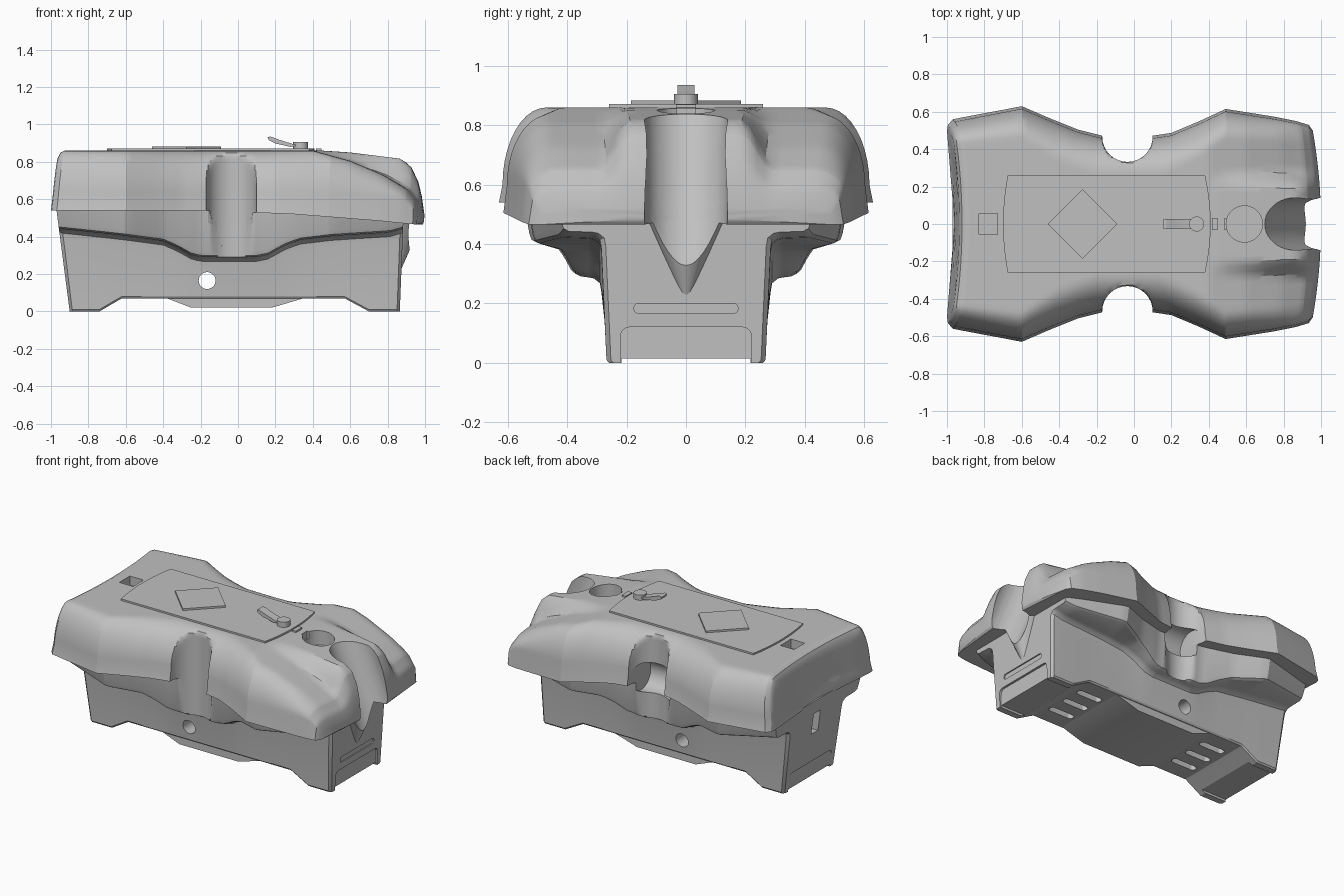
import bpy, bmesh, math
from mathutils import Vector

if "Cube" in bpy.data.objects:
    bpy.data.objects.remove(bpy.data.objects["Cube"], do_unlink=True)

GREY = (0.53, 0.53, 0.53, 1)
grey = bpy.data.materials.new("case_grey")
grey.diffuse_color = GREY
grey.use_nodes = True
grey.node_tree.nodes["Principled BSDF"].inputs["Base Color"].default_value = GREY
cutters = []


def make(name, bm):
    bmesh.ops.recalc_face_normals(bm, faces=bm.faces)
    me = bpy.data.meshes.new(name)
    bm.to_mesh(me)
    bm.free()
    me.materials.append(grey)
    ob = bpy.data.objects.new(name, me)
    bpy.context.collection.objects.link(ob)
    return ob


def cutter(ob):
    ob.hide_render = True
    cutters.append(ob)
    return ob


def box(name, center, size, bevel=0.0, axis=2):
    bm = bmesh.new()
    bmesh.ops.create_cube(bm, size=1)
    for v in bm.verts:
        v.co = Vector([c + a * s for c, a, s in zip(center, v.co, size)])
    if bevel:
        edges = [e for e in bm.edges if abs((e.verts[0].co - e.verts[1].co).normalized()[axis]) > 0.9]
        bmesh.ops.bevel(bm, geom=edges, offset=bevel, segments=6, affect='EDGES', profile=0.5)
    return make(name, bm)


def rod(name, p0, p1, r0, r1=None):
    p0, p1 = Vector(p0), Vector(p1)
    bm = bmesh.new()
    bmesh.ops.create_cone(bm, cap_ends=True, segments=40, radius1=r0,
                          radius2=r0 if r1 is None else r1, depth=(p1 - p0).length)
    turn = (p1 - p0).to_track_quat('Z', 'Y')
    for v in bm.verts:
        v.co = turn @ v.co + (p0 + p1) / 2
    return make(name, bm)


def loft(name, rows):
    """Skin closed loops of points and cap both ends."""
    bm = bmesh.new()
    rings = [[bm.verts.new(p) for p in row] for row in rows]
    n = len(rings[0])
    for a, b in zip(rings, rings[1:]):
        for i in range(n):
            j = (i + 1) % n
            bm.faces.new((a[i], a[j], b[j], b[i]))
    bm.faces.new(rings[0])
    bm.faces.new(rings[-1])
    return make(name, bm)


def at(table, x):
    """Linear look-up in a short (x, value) table."""
    for (a, p), (b, q) in zip(table, table[1:]):
        if x <= b:
            return p + (q - p) * max(0, (x - a) / (b - a))
    return table[-1][1]


# side grips: an upright round scoop in each waist
GRIP_X, GRIP_Y, GRIP_R = -.035, .467, .135


def scooped(x, y):
    d = GRIP_R ** 2 - (x - GRIP_X) ** 2
    return math.copysign(min(abs(y), GRIP_Y - math.sqrt(d)), y) if d > 0 else y


def stations(lo, hi, extra):
    grip = [GRIP_X - GRIP_R * math.cos(math.pi * i / 16) for i in range(17)]
    even = [lo + (hi - lo) * i / 60 for i in range(61)]
    even = [x for x in even if abs(x - GRIP_X) > GRIP_R + .01]
    return sorted({round(x, 4) for x in even + grip + list(extra)})


def mirrored(half):
    return half + [(-y, z) for y, z in reversed(half[1:-1])]


# upper shell: waisted plan, rounded shoulders, raised spine at one end
WIDTH = [(-1, .5), (-.99, .53), (-.96, .56), (-.6, .63), (-.45, .565), (-.3, .505), (-.17, .472),
         (.05, .465), (.2, .487), (.35, .55), (.49, .615), (.9, .55), (.98, .53), (1, .5)]
FLAT = [(-1, .43), (-.6, .47), (-.4, .34), (-.2, .27), (.15, .27), (.32, .35), (.49, .46), (1, .42)]
SPINE = [(-1, .82), (-.985, .85), (-.96, .86), (.45, .86), (.6, .85), (.88, .815), (.93, .77),
         (.965, .7), (.985, .62), (1, .52)]
LOBE = [(-1, .82), (-.985, .85), (-.96, .86), (.4, .86), (.6, .805), (.8, .72), (.93, .65), (.98, .59), (1, .52)]
RIM = [(-1, .54), (-.2, .54), (.3, .52), (1, .465)]


def shell_half(x):
    w, f, lobe, rim = at(WIDTH, x), at(FLAT, x), at(LOBE, x), at(RIM, x)
    crease = min(.6, rim + .6 * (lobe - rim))
    pts = [(f * i / 16, lobe) for i in range(16)]
    for i in range(11):
        a = math.pi / 2 * i / 10
        pts.append((f + (w - .012 - f) * math.sin(a), crease + (lobe - crease) * math.cos(a)))
    rise = at(SPINE, x) - lobe
    out = []
    for y, z in pts:
        t = min(1, max(0, (y - .19) / .1))
        out.append((y, z + rise * (1 - t * t * (3 - 2 * t))))
    return out + [(w, rim), (0, rim)]


def shell_row(x, shrink=1):
    k, m = max(0, (-.7 - x) / .3), max(0, (x - .75) / .25)
    mid = (at(RIM, x) + at(LOBE, x)) / 2
    row = []
    for y, z in mirrored(shell_half(x)):
        y, z = scooped(x, y * shrink), mid + (z - mid) * shrink
        lean = k * (.04 * (1 - (y / .5) ** 2) + .03 * (z - .54) / .32)
        row.append((x + lean - m * .05 * (y / .53) ** 2, y, z))
    return row


shell_x = stations(-1, 1, (-.99, -.985, -.96, -.6, .49, .93, .98, .985))
shell = loft("upper_shell", [shell_row(-1, s) for s in (.1, .4, .7)] + [shell_row(x) for x in shell_x]
             + [shell_row(1, s) for s in (.7, .4, .1)])

# lower tub with a wavy flared skirt
FOOT = [(-.9, 0), (-.74, 0), (-.62, .07), (.57, .07), (.7, 0), (.865, 0)]
SKIRT = [(-.9, .44), (-.7, .415), (-.4, .375), (-.32, .34), (-.25, .3), (-.2, .288), (.1, .288), (.16, .3),
         (.25, .35), (.33, .38), (.5, .4), (.8, .42), (.865, .44)]
FLARE = [(-.9, .43), (-.6, .53), (-.4, .44), (-.2, .38), (.13, .38), (.3, .43), (.49, .52), (.865, .42)]


def tub_row(x):
    b, s, w = at(FOOT, x), at(SKIRT, x), at(FLARE, x)
    k = .015 if x in (-.9, .865) else 0
    half = [(0, b), (.26 - k, b), (.268 - k, b + .01), (.285 - k, s - .05), (.29 - k, s - .02), (.31 - k, s - .004),
            (.33 - k, s), (w - .025, s + .003), (w - .008, s + .012), (w, s + .035), (w + .02, .55), (0, .55)]
    lean = .04 * max(0, (x - .6) / .265) - .13 * max(0, (-x - .6) / .3)
    return [(x + lean * z, scooped(x, y), z) for y, z in mirrored(half)]


tub = loft("lower_tub", [tub_row(x) for x in stations(-.9, .865, (-.885, .85, -.74, -.62, .57, .7))])
keel = [(-.38, .07), (-.25, .02), (.18, .02), (.35, .07), (.35, .1), (-.38, .1)]
loft("keel_plate", [[(x, y, z) for x, z in keel] for y in (-.255, .255)])

# grip spouts below the rim, hollowed by the scoops, and finger pockets
end_spout = rod("end_spout", (.855, 0, .22), (.855, 0, .5), .015, .14)
end_grip = [cutter(rod("end_scoop", (1.15, 0, .144), (.764, 0, 1.04), .14)),
            cutter(rod("end_pocket", (.85, -.136, .59), (.85, .136, .59), .11))]
pockets, side_spouts = [], []
for s in (-1, 1):
    spout = rod("side_spout", (GRIP_X, s * .33, .3), (GRIP_X, s * .32, .538), .03, .143)
    scoop = cutter(rod("side_scoop", (GRIP_X, s * GRIP_Y, .1), (GRIP_X, s * GRIP_Y, 1), GRIP_R))
    pockets.append(cutter(rod("side_pocket", (-.16, s * .34, .557), (.09, s * .34, .557), .1)))
    side_spouts.append((spout, [scoop, pockets[-1]]))

# top pits, end sockets, keyhole, cross holes and floor slots
shell_cuts = [cutter(box("square_pit", (-.78, 0, .86), (.1, .11, .12))),
              cutter(rod("round_pit", (.59, 0, .76), (.59, 0, 1), .097)),
              cutter(box("pit_notch", (.5, 0, .86), (.03, .06, .1)))]
shell_cuts += [cutter(rod("socket_cut", (-1.2, y, .66), (-.925, y, .66), .07)) for y in (-.19, .19)]
tub_cuts = [cutter(rod("cross_hole", (x, -1, .165), (x, 1, .165), .045)) for x in (-.165, .09)]
tub_cuts += [cutter(rod("keyhole_round", (-1.2, 0, .3), (-.9, 0, .3), .07)),
             cutter(box("keyhole_slot", (-1.05, 0, .39), (.3, .07, .14))),
             cutter(box("end_slot", (.92, 0, .183), (.11, .35, .035), .017, axis=0))]
for x in (-1.04, .985):
    tub_cuts.append(cutter(box("end_arch", (x, 0, .02), (.26, .44, .2), .03, axis=0)))
for x in (-.83, .79):
    tub_cuts.append(cutter(box("foot_gap", (x, 0, -.05), (.4, .436, .13))))
for x in (-.5, .46):
    for y in (-.13, 0, .13):
        tub_cuts.append(cutter(box("floor_slot", (x, y, .06), (.18, .045, .1), .02)))


def volume(me):
    bm = bmesh.new()
    bm.from_mesh(me)
    size = abs(bm.calc_volume(signed=True))
    bm.free()
    return size


def carve(ob, tools):
    """Cut one tool at a time, keeping only results of sensible volume."""
    for tool in tools:
        before = volume(ob.data)
        for solver in ('EXACT', 'MANIFOLD', 'FLOAT'):
            mod = ob.modifiers.new("cut", 'BOOLEAN')
            mod.operation, mod.solver, mod.object = 'DIFFERENCE', solver, tool
            bpy.context.view_layer.update()
            deps = bpy.context.evaluated_depsgraph_get()
            me = bpy.data.meshes.new_from_object(ob.evaluated_get(deps))
            ob.modifiers.remove(mod)
            if before * .15 < volume(me) < before * .99999:
                ob.data = me
                break


carve(shell, end_grip + pockets + shell_cuts)
carve(tub, end_grip + pockets + tub_cuts)
carve(end_spout, end_grip)
for spout, tools in side_spouts:
    carve(spout, tools)
for c in cutters:
    bpy.data.objects.remove(c, do_unlink=True)

# concentric rings inside the sockets
for y in (-.19, .19):
    for r in (.055, .035):
        bpy.ops.mesh.primitive_torus_add(location=(-.93, y, .66), rotation=(0, math.pi / 2, 0), major_radius=r,
                                         minor_radius=.007, major_segments=32, minor_segments=8)
        ring = bpy.context.object
        ring.name = "socket_ring"
        ring.data.materials.append(grey)

# lid plate with bowed ends, raised diamond pad and tab
bow = [1 - i / 5 for i in range(11)]
plate = [(.41 - .03 * t * t, .26 * t) for t in bow] + [(-.7 + .025 * t * t, -.26 * t) for t in bow]
loft("lid_plate", [[(x, y, z) for x, y in plate] for z in (.85, .871)])
diamond = [(-.46, 0), (-.275, -.185), (-.09, 0), (-.275, .185)]
loft("diamond_pad", [[(x, y, z) for x, y in diamond] for z in (.865, .883)])
box("lid_tab", (.432, 0, .86), (.03, .066, .02))

# latch pin with a looped strap
rod("latch_pin", (.335, 0, .865), (.335, 0, .905), .04)
strap = [(.35, .892), (.28, .88), (.2, .898), (.165, .915), (.158, .932), (.175, .935), (.22, .918), (.3, .893)]
loft("latch_strap", [[(x, y, z) for x, z in strap] for y in (-.028, .028)])

for ob in [o for o in bpy.context.scene.objects if o.type == 'MESH']:
    bpy.ops.object.select_all(action='DESELECT')
    ob.select_set(True)
    bpy.context.view_layer.objects.active = ob
    bpy.ops.object.shade_smooth_by_angle(angle=math.radians(28))
